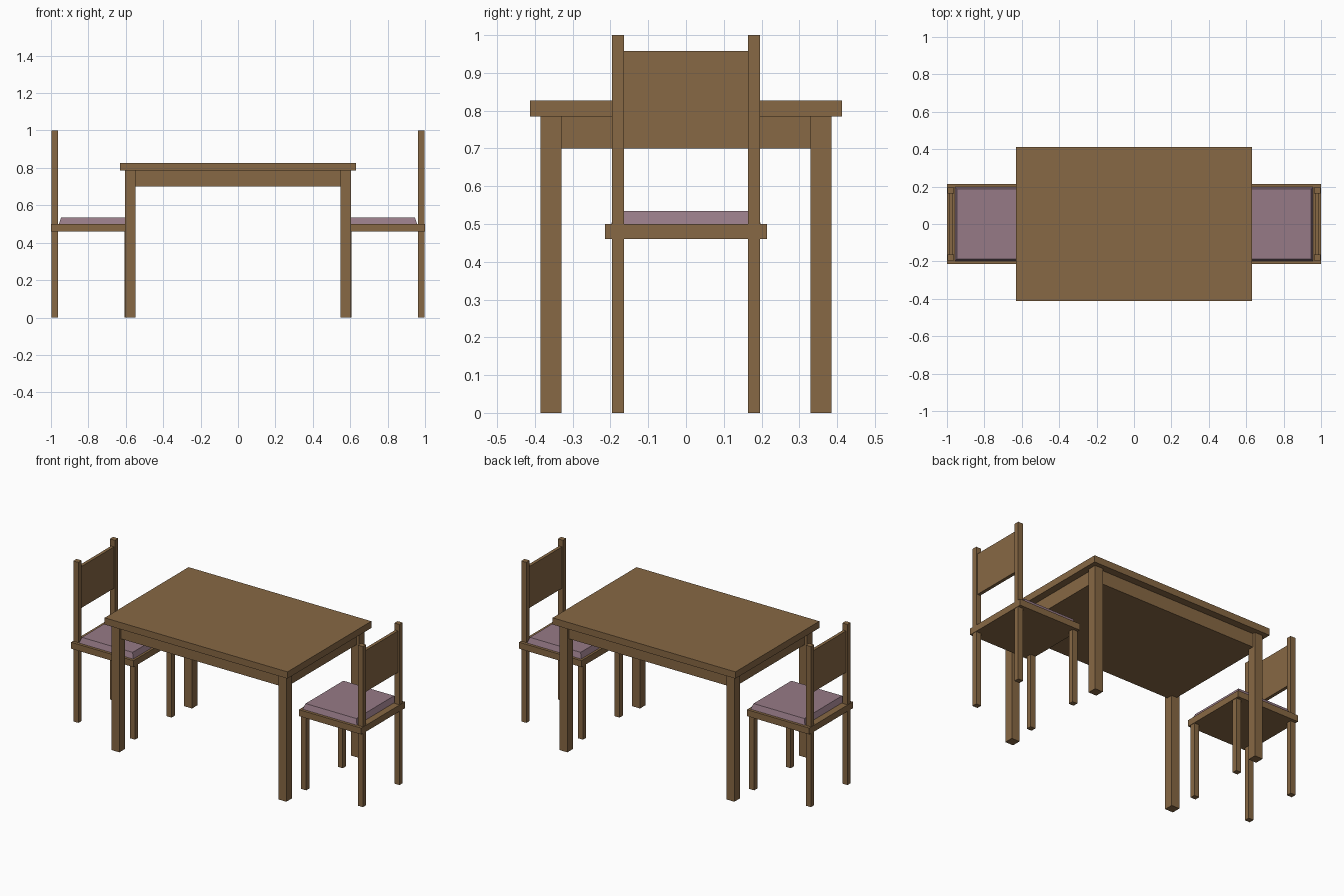
import bpy

if "Cube" in bpy.data.objects:
    bpy.data.objects.remove(bpy.data.objects["Cube"])


def material(name, color):
    m = bpy.data.materials.new(name)
    m.diffuse_color = (*color, 1)
    m.use_nodes = True
    m.node_tree.nodes["Principled BSDF"].inputs["Base Color"].default_value = m.diffuse_color
    return m


WOOD = material("brown_wood", (0.242, 0.138, 0.058))
FABRIC = material("mauve_fabric", (0.305, 0.195, 0.238))


def box(name, x, y, z, mat=WOOD, taper=0.0):
    """Box from (min, max) ranges; taper insets the top face on all sides."""
    x, y, z = sorted(x), sorted(y), sorted(z)
    verts = []
    for k, inset in ((0, 0.0), (1, taper)):
        x0, x1 = x[0] + inset, x[1] - inset
        y0, y1 = y[0] + inset, y[1] - inset
        verts += [(x0, y0, z[k]), (x1, y0, z[k]), (x1, y1, z[k]), (x0, y1, z[k])]
    faces = [(3, 2, 1, 0), (4, 5, 6, 7)]
    faces += [(i, (i + 1) % 4, (i + 1) % 4 + 4, i + 4) for i in range(4)]
    mesh = bpy.data.meshes.new(name)
    mesh.from_pydata(verts, [], faces)
    mesh.materials.append(mat)
    ob = bpy.data.objects.new(name, mesh)
    bpy.context.collection.objects.link(ob)
    return ob


# Table: top, solid apron block and four legs
box("table_top", (-0.63, 0.63), (-0.413, 0.413), (0.785, 0.827))
box("table_apron", (-0.585, 0.585), (-0.367, 0.367), (0.70, 0.785))
for sx, xn in ((-1, "left"), (1, "right")):
    for sy, yn in ((-1, "front"), (1, "back")):
        box(f"table_leg_{xn}_{yn}", (sx * 0.548, sx * 0.603),
            (sy * 0.33, sy * 0.385), (0, 0.785))

# Two chairs facing each other across the table
for s, side in ((-1, "left"), (1, "right")):
    def part(name, x, y, z, **kw):
        box(f"{side}_chair_{name}", (s * x[0], s * x[1]), y, z, **kw)

    part("seat", (0.57, 1.0), (-0.215, 0.215), (0.46, 0.50))
    part("cushion", (0.584, 0.958), (-0.198, 0.198), (0.50, 0.534),
         mat=FABRIC, taper=0.012)
    part("back_panel", (0.969, 0.989), (-0.164, 0.164), (0.70, 0.958))
    for sy, yn in ((-1, "front"), (1, "back")):
        y = (sy * 0.164, sy * 0.196)
        part(f"inner_leg_{yn}", (0.573, 0.607), y, (0, 0.46))
        part(f"outer_leg_{yn}", (0.963, 0.998), y, (0, 0.46))
        part(f"back_post_{yn}", (0.963, 0.998), y, (0.50, 1.0))
